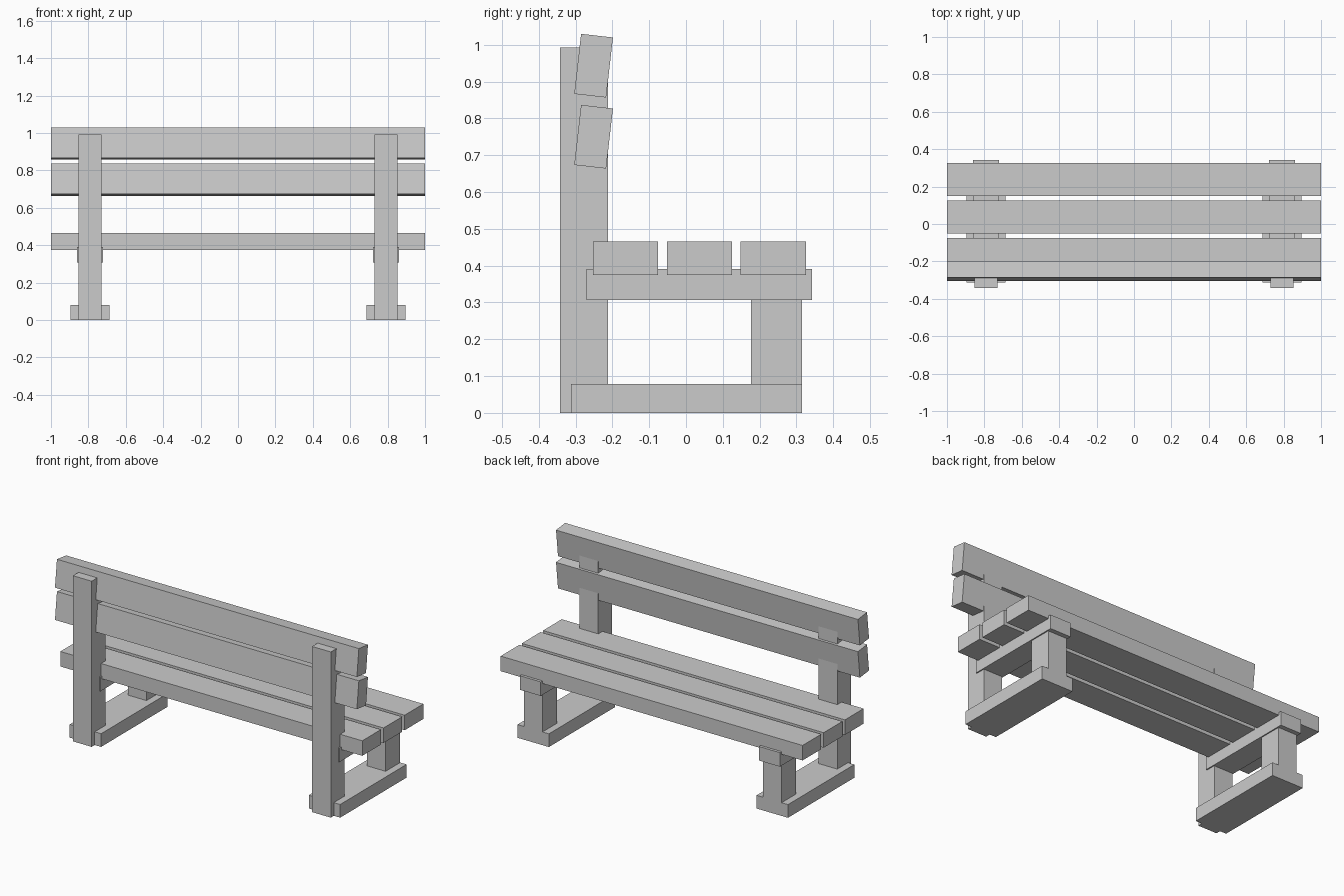
import bpy
import math

if "Cube" in bpy.data.objects:
    bpy.data.objects.remove(bpy.data.objects["Cube"])


def box(name, x, y, z, tilt=0.0):
    """Box from (min, max) ranges, optionally tilted about its own x axis."""
    bpy.ops.mesh.primitive_cube_add(
        size=1, location=[(r[0] + r[1]) / 2 for r in (x, y, z)])
    ob = bpy.context.object
    ob.name = name
    ob.scale = [r[1] - r[0] for r in (x, y, z)]
    bpy.ops.object.transform_apply(location=False, rotation=False, scale=True)
    ob.rotation_euler.x = tilt
    return ob


def centred(c, width):
    return (c - width / 2, c + width / 2)


# Two end frames
for side, label in ((-1, "left"), (1, "right")):
    cx = side * 0.792
    box(f"{label}_foot", centred(cx, 0.208), (-0.313, 0.315), (0, 0.079))
    box(f"{label}_back_post", centred(cx, 0.124), (-0.342, -0.212), (0, 0.992))
    box(f"{label}_front_leg", centred(cx, 0.124), (0.177, 0.315), (0.0, 0.32))
    box(f"{label}_seat_support", centred(cx, 0.138), (-0.27, 0.342), (0.307, 0.391))

# Seat planks
for i, cy in enumerate((-0.164, 0.037, 0.237)):
    box(f"seat_plank_{i + 1}", (-1, 1), centred(cy, 0.177), (0.375, 0.465))

# Leaning backrest planks
for i, cz in enumerate((0.750, 0.943)):
    box(f"backrest_plank_{i + 1}", (-1, 1), centred(-0.251, 0.087),
        centred(cz, 0.164), tilt=math.radians(-6.5))
